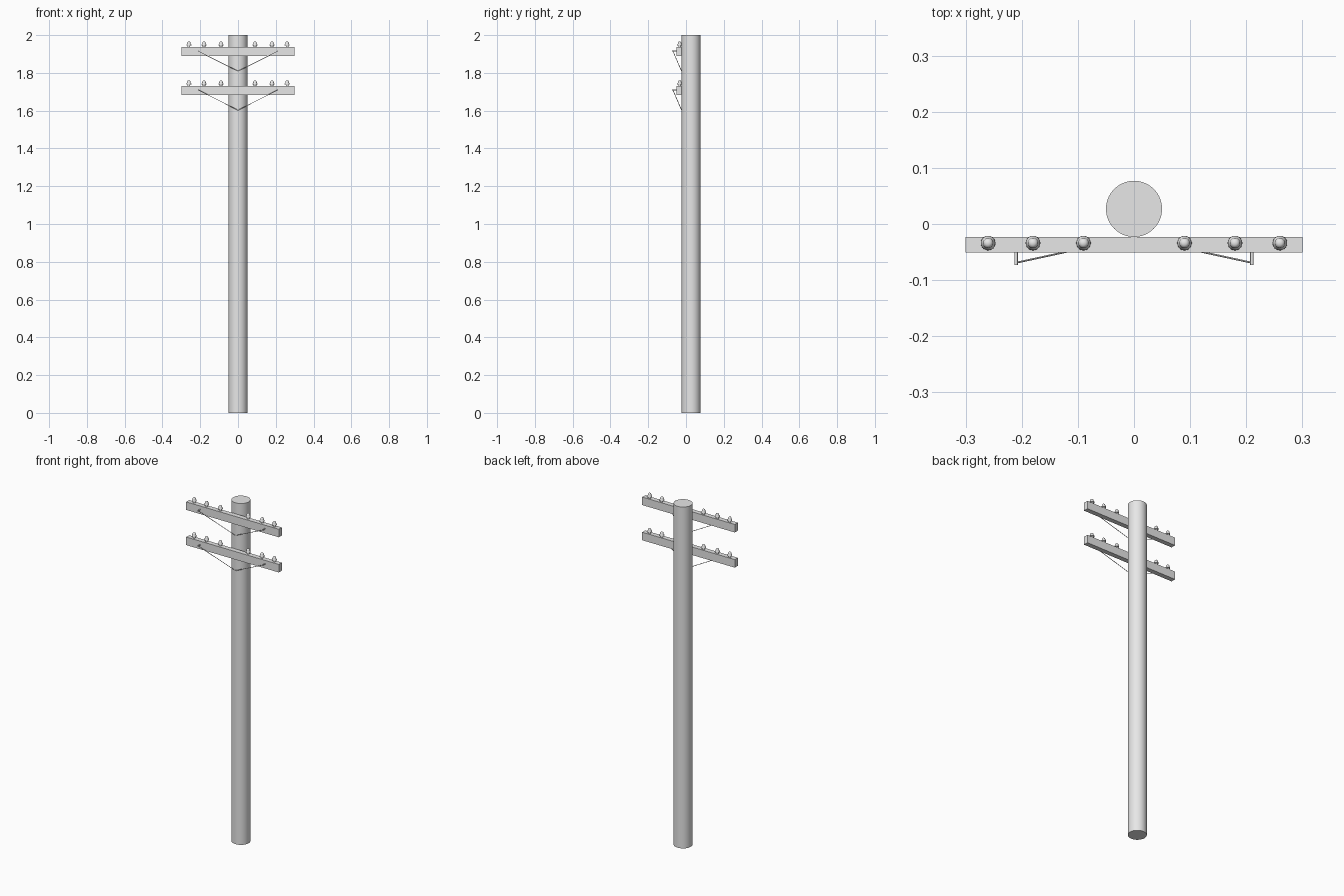
import bpy, bmesh, math
from mathutils import Vector

if "Cube" in bpy.data.objects:
    bpy.data.objects.remove(bpy.data.objects["Cube"], do_unlink=True)

# One plain grey for the whole pole
grey = bpy.data.materials.new("light_grey")
grey.use_nodes = True
colour = (0.8, 0.8, 0.8, 1)
grey.diffuse_color = colour
grey.node_tree.nodes["Principled BSDF"].inputs["Base Color"].default_value = colour

POLE_Y = 0.027
POLE_R = 0.05
ARM_FRONT, ARM_BACK = -0.051, -0.023


def finish(obj, name, smooth=True):
    obj.name = name
    obj.data.materials.append(grey)
    if smooth:
        bpy.ops.object.select_all(action='DESELECT')
        obj.select_set(True)
        bpy.context.view_layer.objects.active = obj
        bpy.ops.object.shade_smooth_by_angle(angle=math.radians(40))
    return obj


def rod(name, start, end, radius, sides):
    start, end = Vector(start), Vector(end)
    axis = end - start
    bpy.ops.mesh.primitive_cylinder_add(vertices=sides, radius=radius,
                                        depth=axis.length, location=(start + end) / 2)
    obj = bpy.context.object
    obj.rotation_euler = axis.to_track_quat('Z', 'Y').to_euler()
    return finish(obj, name)


def lathe(name, profile, location, sides=24):
    bm = bmesh.new()
    verts = [bm.verts.new((r, 0, z)) for r, z in profile]
    edges = [bm.edges.new(pair) for pair in zip(verts, verts[1:])]
    bmesh.ops.spin(bm, geom=verts + edges, axis=(0, 0, 1), cent=(0, 0, 0),
                   angle=math.tau, steps=sides)
    bmesh.ops.remove_doubles(bm, verts=bm.verts, dist=0.00001)
    bmesh.ops.recalc_face_normals(bm, faces=bm.faces)
    mesh = bpy.data.meshes.new(name)
    bm.to_mesh(mesh)
    bm.free()
    obj = bpy.data.objects.new(name, mesh)
    bpy.context.collection.objects.link(obj)
    obj.location = location
    return finish(obj, name)


# Pole
rod("pole", (0, POLE_Y, 0), (0, POLE_Y, 2), POLE_R, 64)

# Insulator outline: narrow neck, flared skirt, domed cap
insulator = [(0, 0), (0.007, 0), (0.007, 0.008), (0.013, 0.009), (0.0125, 0.014),
             (0.0095, 0.018), (0.009, 0.024), (0.007, 0.028), (0.004, 0.03), (0, 0.0305)]

for level, top in (("upper", 1.936), ("lower", 1.73)):
    # Crossarm beam
    bpy.ops.mesh.primitive_cube_add(size=1, location=(0, (ARM_FRONT + ARM_BACK) / 2, top - 0.0235))
    arm = bpy.context.object
    arm.scale = (0.6, ARM_BACK - ARM_FRONT, 0.047)
    finish(arm, level + "_crossarm", smooth=False)

    for side, sign in (("left", 1), ("right", -1)):
        # Insulators on top of the arm
        for i, x in enumerate((0.09, 0.18, 0.26)):
            lathe(f"{level}_{side}_insulator_{i + 1}", insulator, (sign * x, -0.034, top))
        # Bolt and diagonal brace
        z = top - 0.021
        rod(f"{level}_{side}_bolt", (sign * 0.21, -0.045, z), (sign * 0.21, -0.073, z), 0.003, 12)
        rod(f"{level}_{side}_brace", (sign * 0.21, -0.069, z), (0, -0.0235, top - 0.127), 0.0016, 8)
